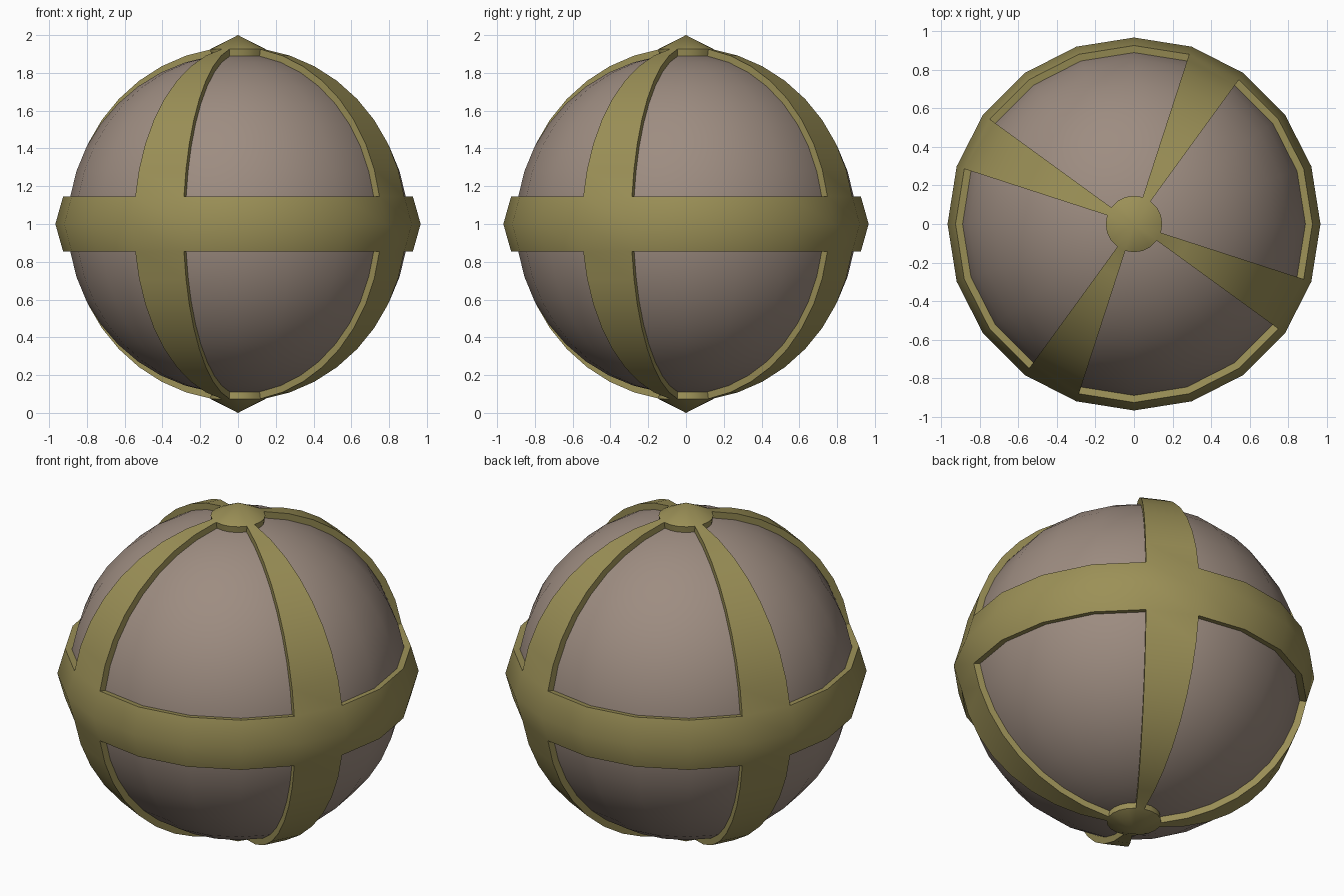
import bpy, bmesh, math
from mathutils import Vector

if "Cube" in bpy.data.objects:
    bpy.data.objects.remove(bpy.data.objects["Cube"])

SEG = 20          # segments and rings, 18 / 9 degrees each
R = 0.9           # inner ball radius
RIM, RIDGE, POLE = 0.937, 0.967, 1.0   # cage radii at edges, equator, poles


def material(name, rgb):
    m = bpy.data.materials.new(name)
    m.diffuse_color = (*rgb, 1)
    m.use_nodes = True
    m.node_tree.nodes["Principled BSDF"].inputs["Base Color"].default_value = m.diffuse_color
    return m


def finish(bm, name, mat):
    me = bpy.data.meshes.new(name)
    bm.to_mesh(me)
    bm.free()
    ob = bpy.data.objects.new(name, me)
    bpy.context.collection.objects.link(ob)
    ob.location.z = 1
    me.materials.append(mat)
    bpy.ops.object.select_all(action='DESELECT')
    ob.select_set(True)
    bpy.context.view_layer.objects.active = ob
    bpy.ops.object.shade_smooth_by_angle(angle=math.radians(40))


def sphere_mesh():
    bm = bmesh.new()
    bmesh.ops.create_uvsphere(bm, u_segments=SEG, v_segments=SEG, radius=R)
    return bm


def in_cage(face):
    c = face.calc_center_median()
    lat = math.degrees(math.asin(c.z / c.length))
    lon = math.degrees(math.atan2(c.y, c.x)) % 90
    # equator band, pole caps, four one-segment straps
    return abs(lat) < 9 or abs(lat) > 81 or 54 < lon < 72


# inner ball
finish(sphere_mesh(), "ball", material("brown", (0.34, 0.265, 0.22)))

# raised cage: extrude the strap faces outward, then drop the bare ball faces
bm = sphere_mesh()
bare = [f for f in bm.faces if not in_cage(f)]
straps = [f for f in bm.faces if in_cage(f)]
new = bmesh.ops.extrude_face_region(bm, geom=straps)["geom"]
top = {g for g in new if isinstance(g, bmesh.types.BMFace)}
bmesh.ops.delete(bm, geom=[f for f in straps if f.is_valid], context='FACES_ONLY')
for v in [g for g in new if isinstance(g, bmesh.types.BMVert)]:
    inner = all(f in top for f in v.link_faces)
    r = RIM if not inner else (POLE if abs(v.co.z) > 0.89 else RIDGE)
    v.co = v.co.normalized() * r
bmesh.ops.delete(bm, geom=bare, context='FACES')
finish(bm, "cage", material("olive", (0.33, 0.28, 0.095)))
